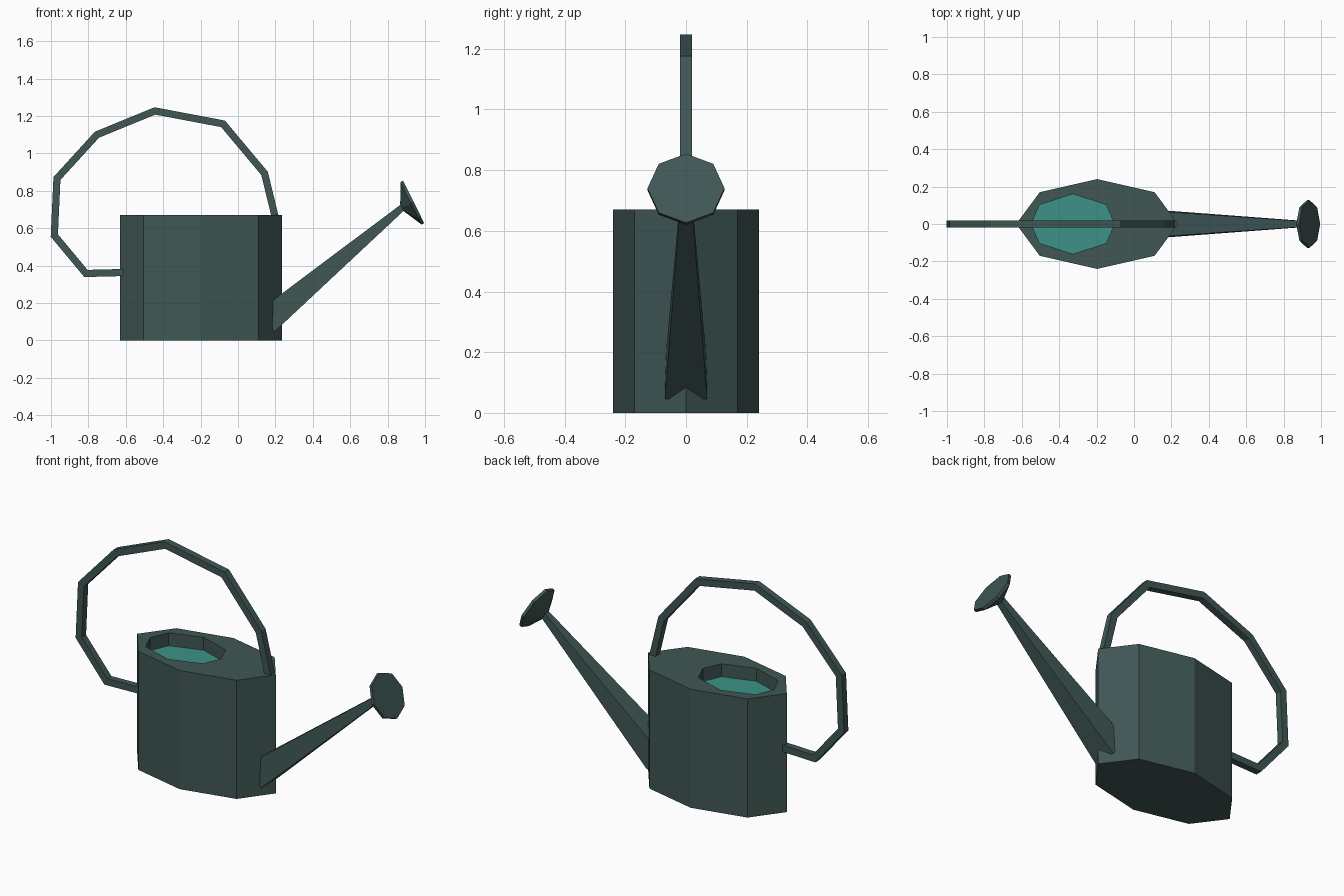
import bpy, bmesh
from math import cos, sin, pi
from mathutils import Vector

if "Cube" in bpy.data.objects:
    bpy.data.objects.remove(bpy.data.objects["Cube"])


def material(name, color):
    m = bpy.data.materials.new(name)
    m.diffuse_color = (*color, 1)
    m.use_nodes = True
    m.node_tree.nodes["Principled BSDF"].inputs["Base Color"].default_value = m.diffuse_color
    return m


METAL = material("dark_green_metal", (0.05, 0.095, 0.09))
WATER = material("teal_water", (0.045, 0.29, 0.24))


def loft(name, rings, mat, bridges=True):
    """Skin a list of equal-length point rings and cap both ends."""
    bm = bmesh.new()
    vs = [[bm.verts.new(p) for p in r] for r in rings]
    n = len(vs[0])
    for a, b in zip(vs, vs[1:]):
        for i in range(n):
            j = (i + 1) % n
            bm.faces.new((a[i], a[j], b[j], b[i]))
    bm.faces.new(vs[0][::-1])
    bm.faces.new(vs[-1])
    bmesh.ops.recalc_face_normals(bm, faces=bm.faces)
    me = bpy.data.meshes.new(name)
    bm.to_mesh(me)
    bm.free()
    ob = bpy.data.objects.new(name, me)
    bpy.context.collection.objects.link(ob)
    me.materials.append(mat)
    return ob


def octagon(cx, rx, ry, dx, dy, z):
    """Octagon with corners on both axes and diagonal corners at (dx, dy)."""
    pts = [(rx, 0), (dx, dy), (0, ry), (-dx, dy), (-rx, 0), (-dx, -dy), (0, -ry), (dx, -dy)]
    return [(cx + x, y, z) for x, y in pts]


# body: one skin running up the walls, over the rim and down into the filling hole
def wall(z):
    return octagon(-0.197, 0.433, 0.24, 0.307, 0.17, z)


def hole(z):
    return octagon(-0.327, 0.222, 0.16, 0.178, 0.102, z)


loft("body", [wall(0), wall(0.67), hole(0.67), hole(0.59)], METAL)

# water surface just above the pocket floor
loft("water", [hole(0.592), hole(0.597)], WATER)

# handle: square bar mitred along a path in the xz plane
path = [(-0.58, 0.364), (-0.813, 0.358), (-0.982, 0.561), (-0.968, 0.866), (-0.754, 1.10),
        (-0.444, 1.227), (-0.08, 1.158), (0.142, 0.893), (0.2, 0.655)]
pts = [Vector(p) for p in path]
h = 0.019
rings = []
for i, p in enumerate(pts):
    d0 = (p - pts[i - 1]).normalized() if i else (pts[1] - p).normalized()
    d1 = (pts[i + 1] - p).normalized() if i < len(pts) - 1 else d0
    t = (d0 + d1).normalized()
    off = Vector((-t.y, t.x)) * (h / t.dot(d0))
    rings.append([((p + off * s).x, y, (p + off * s).y)
                  for s, y in ((1, -h), (1, h), (-1, h), (-1, -h))])
loft("handle", rings, METAL)


# spout: tapering square tube from inside the body to the back of the rose
def spout_ring(x, z, half):
    ax = Vector((0.77, 0, 0.64)).normalized()
    up = Vector((-ax.z, 0, ax.x))
    c = Vector((x, 0, z))
    return [c + up * (a * half) + Vector((0, b * half, 0))
            for a, b in ((1, -1), (1, 1), (-1, 1), (-1, -1))]


loft("spout", [spout_ring(0.15, 0.1, 0.07), spout_ring(0.89, 0.72, 0.017)], METAL)

# rose: shallow eight-sided cone with a thin rim, tilted upward
n = Vector((0.895, 0, 0.446)).normalized()
u = Vector((-n.z, 0, n.x))
centre = Vector((0.93, 0, 0.736))


def rose_ring(r, d):
    return [centre + n * d + u * (r * cos(k * pi / 4)) + Vector((0, r * sin(k * pi / 4), 0))
            for k in range(8)]


loft("rose", [rose_ring(0.02, -0.06), rose_ring(0.127, -0.006), rose_ring(0.127, 0.01)], METAL)
